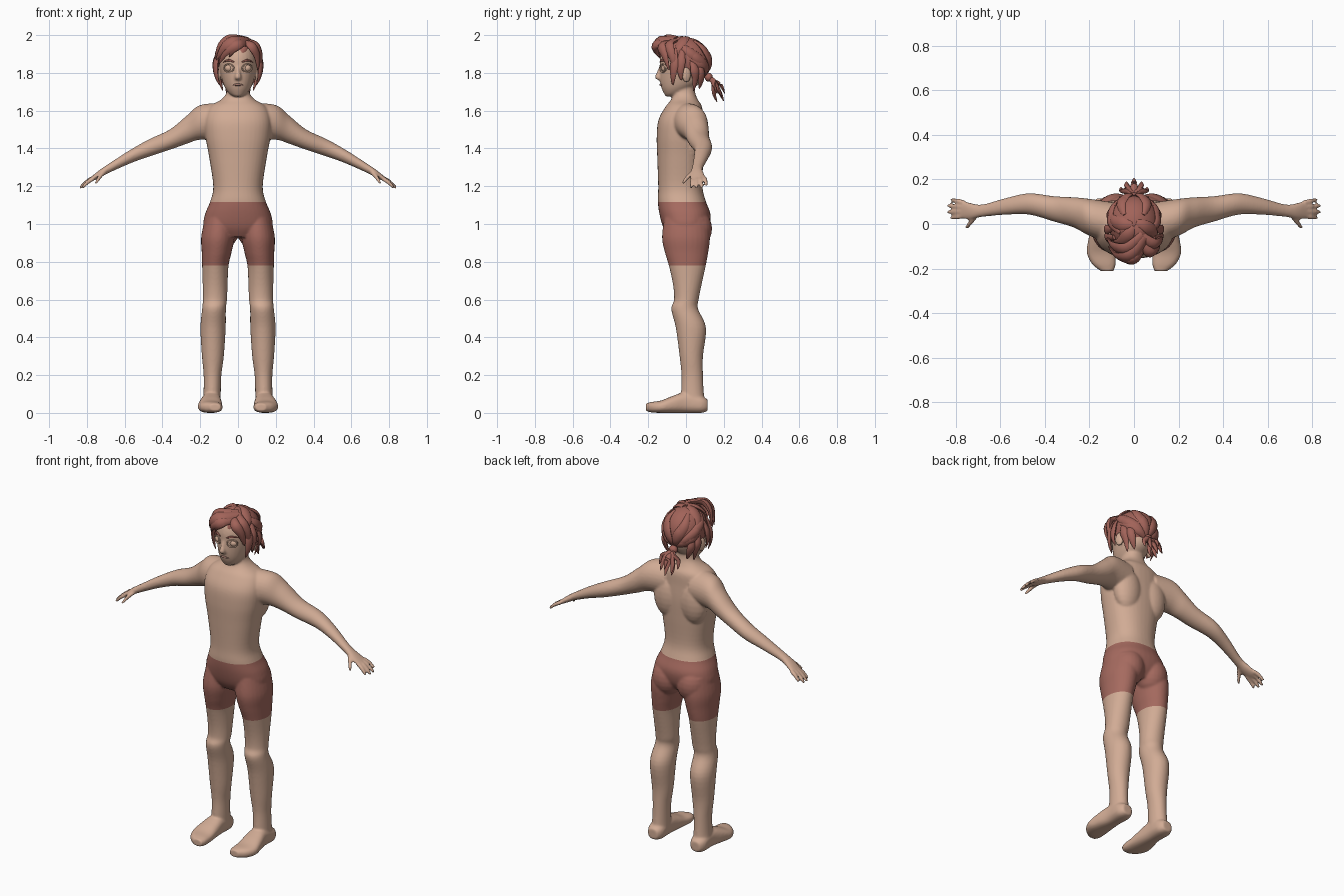
import bpy, bmesh, math
from mathutils import Vector as V, Matrix

HEAD = V((0, 0, 1.865))


def material(name, rgb):
    m = bpy.data.materials.new(name)
    m.diffuse_color = (*rgb, 1)
    return m


SKIN = material("skin", (0.64, 0.41, 0.30))
HAIR = material("hair", (0.36, 0.125, 0.10))
SHORTS = material("shorts", (0.38, 0.145, 0.115))
LIPS = material("lips", (0.36, 0.19, 0.15))


def finish(bm, name, mats, angle=60):
    bmesh.ops.recalc_face_normals(bm, faces=bm.faces)
    me = bpy.data.meshes.new(name)
    bm.to_mesh(me)
    bm.free()
    ob = bpy.data.objects.new(name, me)
    bpy.context.collection.objects.link(ob)
    for m in mats:
        me.materials.append(m)
    bpy.ops.object.select_all(action='DESELECT')
    ob.select_set(True)
    bpy.context.view_layer.objects.active = ob
    bpy.ops.object.shade_smooth_by_angle(angle=math.radians(angle))
    return ob


def smooth_rows(rows, sub):
    """Catmull-Rom interpolation through rows of numbers."""
    out = []
    for i in range(len(rows) - 1):
        p = [rows[max(0, min(len(rows) - 1, i + k))] for k in (-1, 0, 1, 2)]
        for j in range(sub):
            t = j / sub
            out.append([0.5 * (2 * b + (c - a) * t + (2 * a - 5 * b + 4 * c - d) * t * t
                               + (3 * b - a - 3 * c + d) * t ** 3) for a, b, c, d in zip(*p)])
    return out + [list(rows[-1])]


def skin_rings(bm, rings):
    vs = [[bm.verts.new(p) for p in r] for r in rings]
    n = len(vs[0])
    for a, b in zip(vs, vs[1:]):
        for i in range(n):
            bm.faces.new((a[i], a[(i + 1) % n], b[(i + 1) % n], b[i]))
    bm.faces.new(vs[0][::-1])
    bm.faces.new(vs[-1])


def loft(bm, rows, u, v, side=1, power=1.0, n=28):
    """Rows are x, y, z, radius along u, radius along v."""
    rings = []
    for x, y, z, a, b in smooth_rows(rows, 5):
        ring = []
        for i in range(n):
            c, s = math.cos(math.tau * i / n), math.sin(math.tau * i / n)
            c, s = math.copysign(abs(c) ** power, c), math.copysign(abs(s) ** power, s)
            ring.append(V((x * side, y, z)) + V(u) * a * c + V(v) * b * s)
        rings.append(ring)
    skin_rings(bm, rings)


def strand(bm, pts, w, t, ends=(0.5, 0.08), n=8, sub=4):
    """Flattened tapering tube lying on the head, ends are width factors."""
    path = [V(p) for p in smooth_rows([tuple(p) for p in pts], sub)]
    rings = []
    for i, p in enumerate(path):
        f = i / (len(path) - 1)
        tan = (path[min(i + 1, len(path) - 1)] - path[max(i - 1, 0)]).normalized()
        side = tan.cross(p - HEAD).normalized()
        out = side.cross(tan)
        k = ends[0] + (1 - ends[0]) * f / 0.4 if f < 0.4 else 1 + (ends[1] - 1) * ((f - 0.4) / 0.6) ** 1.6
        rings.append([p + side * w * k * math.cos(math.tau * j / n) + out * t * k * math.sin(math.tau * j / n)
                      for j in range(n)])
    skin_rings(bm, rings)


def ball(bm, c, r, seg=24, rot=None):
    m = Matrix.Translation(c) @ (rot or Matrix()) @ Matrix.Diagonal((*r, 1))
    bmesh.ops.create_uvsphere(bm, u_segments=seg, v_segments=seg // 2, radius=1, matrix=m)


X, Y, Z = (1, 0, 0), (0, 1, 0), (0, 0, 1)
bm = bmesh.new()
# torso and neck
loft(bm, [(0, 0, .93, .11, .09), (0, 0, .98, .18, .12), (0, -.005, 1.05, .175, .135),
          (0, -.022, 1.12, .147, .127), (0, -.03, 1.2, .131, .117), (0, -.03, 1.35, .152, .122),
          (0, -.03, 1.46, .172, .125), (0, -.028, 1.55, .175, .118), (0, -.012, 1.62, .15, .097),
          (0, -.008, 1.66, .088, .07), (0, -.01, 1.7, .06, .058), (0, -.015, 1.78, .058, .058)],
     X, Y, power=.88, n=40)
# head
loft(bm, [(0, -.085, 1.675, .02, .022), (0, -.066, 1.69, .045, .05), (0, -.045, 1.72, .068, .085),
          (0, -.025, 1.76, .084, .113), (0, -.015, 1.82, .097, .124), (0, -.012, 1.88, .1, .125),
          (0, -.008, 1.93, .086, .108), (0, -.005, 1.962, .055, .07), (0, -.005, 1.975, .02, .03)], X, Y)
# nose
loft(bm, [(0, -.128, 1.85, .008, .008), (0, -.14, 1.81, .011, .012), (0, -.147, 1.777, .018, .018),
          (0, -.138, 1.762, .013, .012)], X, Y, n=12)
for s in (-1, 1):
    # shoulder blade, buttock, ear
    ball(bm, (s * .085, .045, 1.46), (.085, .062, .13))
    ball(bm, (s * .08, .05, .975), (.088, .088, .105))
    ball(bm, (s * .105, .002, 1.79), (.013, .026, .042), rot=Matrix.Rotation(s * .3, 4, 'Z'))
    # arm and palm
    loft(bm, [(.08, 0, 1.54, .095, .1), (.2, .03, 1.538, .083, .092), (.27, .052, 1.5, .068, .075),
              (.36, .068, 1.447, .057, .054), (.47, .09, 1.403, .048, .046), (.57, .08, 1.357, .038, .036),
              (.68, .06, 1.297, .028, .025), (.73, .058, 1.267, .036, .021), (.765, .064, 1.245, .041, .015),
              (.78, .065, 1.236, .036, .011)], Y, Z, s)
    # fingers and thumb
    for base, tip in (((.765, .097, 1.245), (.822, .11, 1.203)), ((.77, .077, 1.243), (.838, .082, 1.19)),
                      ((.77, .056, 1.241), (.838, .054, 1.188)), ((.765, .036, 1.24), (.824, .026, 1.192)),
                      ((.71, .038, 1.272), (.753, -.018, 1.215))):
        a, b = V((s * base[0], *base[1:])), V((s * tip[0], *tip[1:]))
        strand(bm, [a, (a + b) / 2 + V((0, 0, .006)), b], .0115, .0115, (1, .6), 10)
    # leg
    loft(bm, [(.1, 0, 1.03, .075, .115), (.107, 0, .93, .088, .127), (.113, .003, .85, .079, .115),
              (.12, .007, .78, .07, .098), (.121, .007, .68, .066, .076), (.122, .002, .6, .064, .065),
              (.127, -.007, .55, .063, .071), (.132, .026, .45, .067, .08), (.133, .028, .3, .058, .062),
              (.135, .033, .2, .047, .057), (.137, .035, .1, .046, .06), (.14, .045, .04, .05, .06)], X, Y, s)
    # foot
    loft(bm, [(.14, .115, .04, .03, .03), (.14, .08, .045, .048, .045), (.14, 0, .055, .05, .055),
              (.145, -.07, .045, .06, .045), (.147, -.13, .033, .065, .033), (.135, -.18, .03, .053, .028),
              (.12, -.212, .03, .028, .02)], X, Z, s, .8)

# fuse all parts into one smooth body
raw = finish(bm, "body_parts", [])
rm = raw.modifiers.new("fuse", 'REMESH')
rm.mode, rm.voxel_size = 'VOXEL', .0062
sm = raw.modifiers.new("soften", 'SMOOTH')
sm.factor, sm.iterations = .5, 6
fused = bpy.data.meshes.new_from_object(raw.evaluated_get(bpy.context.evaluated_depsgraph_get()))
bpy.data.objects.remove(raw)
bm = bmesh.new()
bm.from_mesh(fused)
bpy.data.meshes.remove(fused)
# painted shorts between two cut heights
LOW, HIGH = .78, 1.117
for h in (LOW, HIGH):
    bmesh.ops.bisect_plane(bm, geom=bm.verts[:] + bm.edges[:] + bm.faces[:], plane_co=(0, 0, h), plane_no=Z)
for f in bm.faces:
    f.material_index = int(LOW < f.calc_center_median().z < HIGH)
for v in bm.verts:
    v.co.z = max(v.co.z, 0)
finish(bm, "body", [SKIN, SHORTS], 80)

# eyes with lids, eyebrows
eyes, brows = bmesh.new(), bmesh.new()
for s in (-1, 1):
    ball(eyes, (s * .048, -.107, 1.825), (.024, .024, .021), 16)
    lid = [V((s * .048 + .026 * math.cos(a), -.123 + s * .012 * math.cos(a), 1.825 + .021 * math.sin(a)))
           for a in [math.tau * i / 12 for i in range(13)]]
    strand(eyes, lid, .004, .005, (1, 1), 6, 2)
    strand(brows, [(s * .02, -.137, 1.857), (s * .05, -.127, 1.867), (s * .083, -.088, 1.855)], .006, .005)
finish(eyes, "eyes", [SKIN])
finish(brows, "eyebrows", [HAIR])
# mouth
bm = bmesh.new()
strand(bm, [(-.03, -.123, 1.735), (0, -.134, 1.738), (.03, -.123, 1.735)], .007, .007, (.3, .3))
finish(bm, "mouth", [LIPS])

# hair cap trimmed along a slanted hairline
bm = bmesh.new()
ball(bm, HEAD, (.114, .127, .123), 32)
bmesh.ops.bisect_plane(bm, geom=bm.verts[:] + bm.edges[:] + bm.faces[:], plane_co=(0, -.03, 1.82),
                       plane_no=(0, .17, .13), clear_inner=True)
finish(bm, "hair_cap", [HAIR])


def on_head(az, el, lift=1.0):
    a, e = math.radians(az), math.radians(el)
    return HEAD + lift * V((.114 * math.sin(a) * math.cos(e), -.127 * math.cos(a) * math.cos(e), .123 * math.sin(e)))


bm = bmesh.new()
# strands swept back from the crown to the tie
for s in (-1, 1):
    for az, el in ((60, 50), (85, 30), (100, 5), (130, 60), (150, 35)):
        strand(bm, [on_head(s * (az + (180 - az) * t), el + (-38 - el) * t, 1.0 + .03 * math.sin(t * 3.1))
                    for t in (0, .3, .65, 1)], .027, .013, (.3, .4))
    # side locks around the ears
    for pts in (((.09, -.06, 1.93), (.117, -.062, 1.86), (.115, -.068, 1.79), (.098, -.07, 1.735)),
                ((.1, -.02, 1.92), (.12, -.025, 1.87), (.123, -.03, 1.81), (.112, -.025, 1.76)),
                ((.1, .03, 1.88), (.112, .045, 1.82), (.1, .05, 1.77), (.08, .04, 1.705)),
                ((.08, .075, 1.86), (.092, .08, 1.81), (.078, .08, 1.76), (.055, .07, 1.715))):
        strand(bm, [(s * x, y, z) for x, y, z in pts], .024, .012)
# crown strands
for az in (-100, -40, 20, 70):
    strand(bm, [on_head(az + 40, 85), on_head(az + 10, 65, 1.02), on_head(az, 35, 1.03), on_head(az - 15, 12, 1.04)],
           .03, .012)
finish(bm, "hair_strands", [HAIR], 50)

# swept fringe, parted off centre
bm = bmesh.new()
for pts, w in ((((.05, -.06, 1.975), (-.01, -.14, 1.972), (-.07, -.145, 1.94), (-.115, -.1, 1.87)), .036),
               (((.045, -.09, 1.955), (0, -.158, 1.955), (-.06, -.15, 1.915), (-.1, -.105, 1.85)), .03),
               (((.04, -.05, 1.98), (-.03, -.11, 1.982), (-.09, -.1, 1.945), (-.122, -.06, 1.87)), .035),
               (((.04, -.1, 1.955), (.01, -.155, 1.945), (-.03, -.158, 1.915), (-.045, -.14, 1.885)), .02),
               (((.03, -.08, 1.965), (.07, -.128, 1.945), (.1, -.112, 1.89), (.106, -.09, 1.815)), .028),
               (((.03, -.05, 1.975), (.085, -.09, 1.95), (.115, -.075, 1.89), (.118, -.06, 1.82)), .03)):
    strand(bm, pts, w, .018, (.6, .08))
finish(bm, "fringe", [HAIR], 50)

# tied tail with fanned tips
bm = bmesh.new()
ball(bm, (0, .12, 1.777), (.026, .022, .024), 12)
for x, y, z in ((0, .2, 1.65), (.035, .19, 1.67), (-.035, .19, 1.67), (.06, .165, 1.69), (-.06, .165, 1.69),
                (.02, .165, 1.645), (-.02, .165, 1.645), (0, .205, 1.69)):
    strand(bm, [(0, .115, 1.78), (x * .4, .145, 1.755), (x * .9, y * .9, z + .045), (x, y, z)], .018, .013)
finish(bm, "ponytail", [HAIR], 50)
